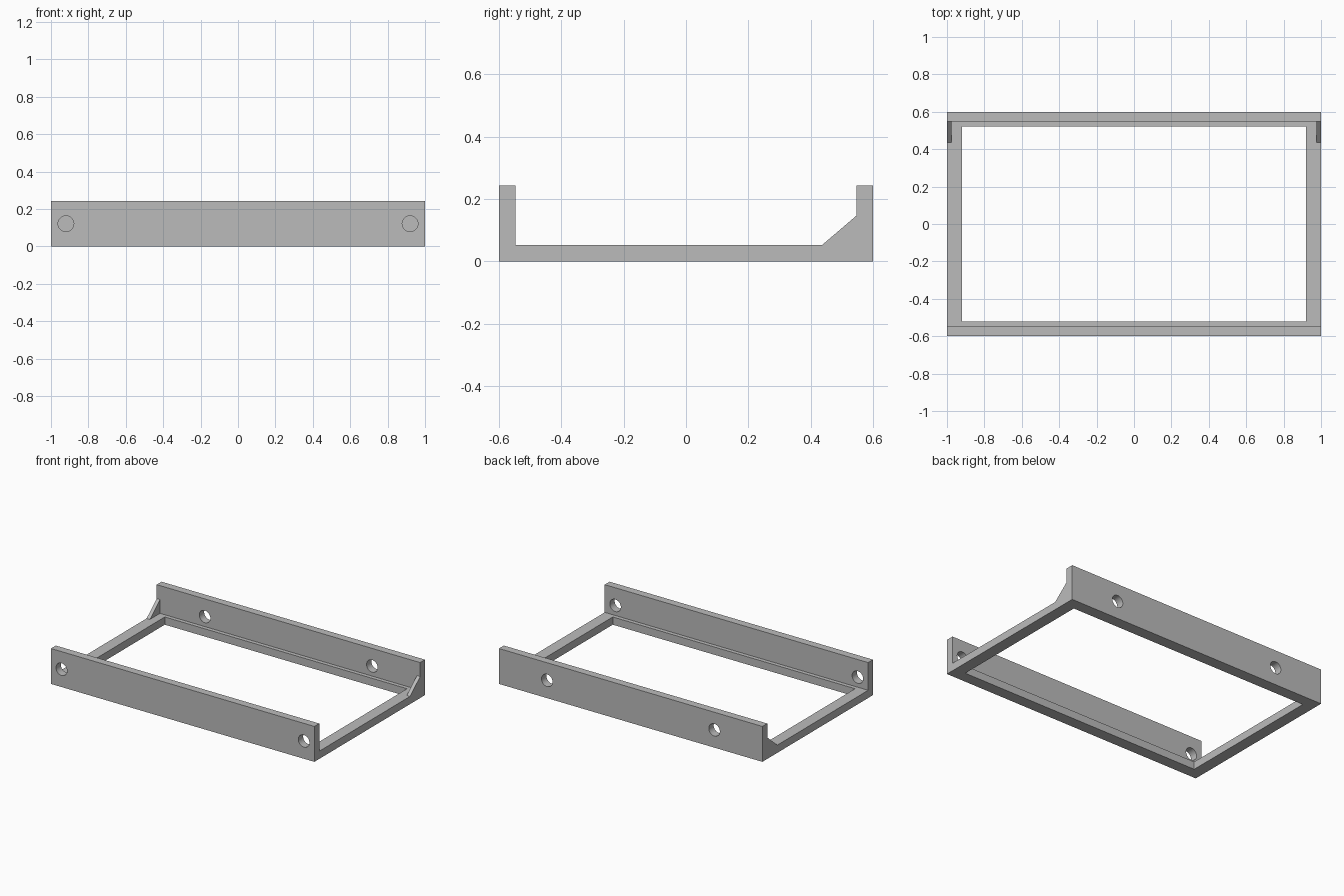
import bpy, bmesh, math
from mathutils import Matrix

cube = bpy.data.objects.get("Cube")
if cube:
    bpy.data.objects.remove(cube, do_unlink=True)

grey = bpy.data.materials.new("plain grey")
grey.use_nodes = True
colour = (0.5, 0.5, 0.5, 1)
grey.diffuse_color = colour
grey.node_tree.nodes["Principled BSDF"].inputs["Base Color"].default_value = colour


def finish(name, bm):
    bmesh.ops.recalc_face_normals(bm, faces=bm.faces)
    mesh = bpy.data.meshes.new(name)
    bm.to_mesh(mesh)
    bm.free()
    mesh.materials.append(grey)
    obj = bpy.data.objects.new(name, mesh)
    bpy.context.collection.objects.link(obj)
    return obj


def extrude_profile(name, points, x0, x1):
    """Extrude a (y, z) outline along x."""
    bm = bmesh.new()
    face = bm.faces.new([bm.verts.new((x0, y, z)) for y, z in points])
    new = bmesh.ops.extrude_face_region(bm, geom=[face])["geom"]
    verts = [g for g in new if isinstance(g, bmesh.types.BMVert)]
    bmesh.ops.translate(bm, verts=verts, vec=(x1 - x0, 0, 0))
    return finish(name, bm)


def hole_cutter(name, x, y):
    bm = bmesh.new()
    bmesh.ops.create_cone(bm, cap_ends=True, segments=48, radius1=HOLE_R,
                          radius2=HOLE_R, depth=4 * WALL,
                          matrix=Matrix.Translation((x, y, HEIGHT / 2))
                          @ Matrix.Rotation(math.pi / 2, 4, "X"))
    return finish(name, bm)


def combine(target, tool, operation):
    mod = target.modifiers.new(tool.name, "BOOLEAN")
    mod.operation = operation
    mod.solver = "EXACT"
    mod.object = tool
    bpy.context.view_layer.objects.active = target
    bpy.ops.object.modifier_apply(modifier=mod.name)
    bpy.data.objects.remove(tool, do_unlink=True)


HALF_X, HALF_Y, HEIGHT = 1.0, 0.6, 0.243
WALL, FLOOR, HOLE_R = 0.053, 0.053, 0.042
IN_X, IN_Y = 0.92, 0.52
INNER = HALF_Y - WALL

# Channel: floor with a front wall and a back wall
frame = extrude_profile("bracket_frame", [
    (-HALF_Y, 0), (HALF_Y, 0), (HALF_Y, HEIGHT), (INNER, HEIGHT),
    (INNER, FLOOR), (-INNER, FLOOR), (-INNER, HEIGHT), (-HALF_Y, HEIGHT)],
    -HALF_X, HALF_X)

# Rectangular opening in the floor
opening = extrude_profile("floor_opening", [
    (-IN_Y, -0.1), (IN_Y, -0.1), (IN_Y, 0.1), (-IN_Y, 0.1)], -IN_X, IN_X)
combine(frame, opening, "DIFFERENCE")

# Corner gussets at the ends of the back wall
for side in (-1, 1):
    gusset = extrude_profile("gusset", [
        (0.437, FLOOR), (INNER, 0.147), (INNER + 0.02, 0.147),
        (INNER + 0.02, FLOOR - 0.02), (0.437, FLOOR - 0.02)],
        side * 0.975, side * HALF_X)
    combine(frame, gusset, "UNION")

# Screw holes: wide pair in the front wall, closer pair in the back wall
for x, y in ((0.92, -1), (0.635, 1)):
    for side in (-1, 1):
        cutter = hole_cutter("screw_hole", side * x, y * (HALF_Y - WALL / 2))
        combine(frame, cutter, "DIFFERENCE")

# Smooth hole walls, sharp edges elsewhere
bpy.ops.object.select_all(action="DESELECT")
frame.select_set(True)
bpy.context.view_layer.objects.active = frame
bpy.ops.object.shade_smooth_by_angle(angle=math.radians(30))
